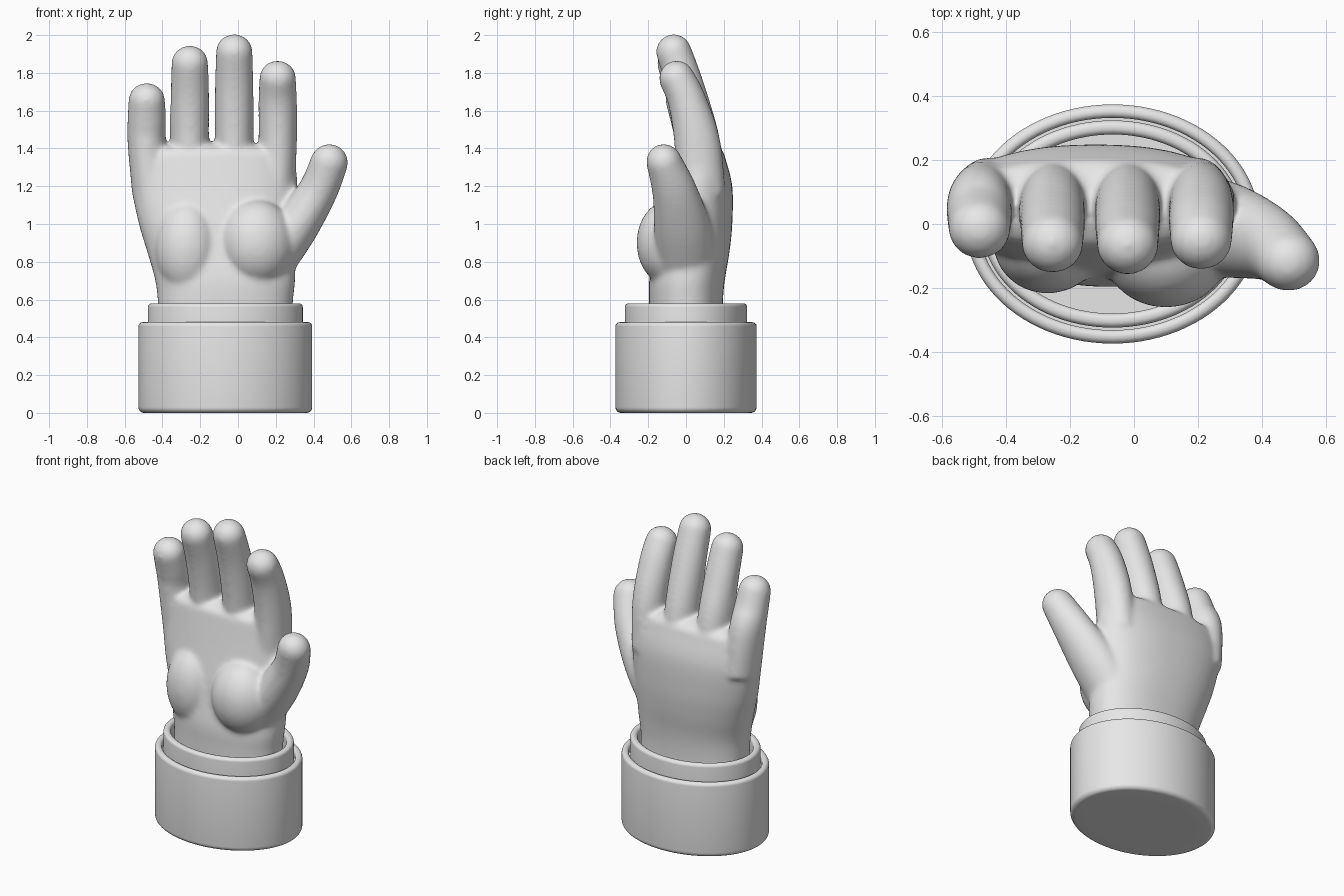
import bpy, bmesh, math
from mathutils import Vector, Matrix

cube = bpy.data.objects.get("Cube")
if cube:
    bpy.data.objects.remove(cube, do_unlink=True)

grey = bpy.data.materials.new("plain grey")
grey.use_nodes = True
grey.diffuse_color = (0.8, 0.8, 0.8, 1)
grey.node_tree.nodes["Principled BSDF"].inputs["Base Color"].default_value = (0.8, 0.8, 0.8, 1)


def make_object(name, bm):
    bmesh.ops.recalc_face_normals(bm, faces=bm.faces[:])
    mesh = bpy.data.meshes.new(name)
    bm.to_mesh(mesh)
    bm.free()
    mesh.materials.append(grey)
    obj = bpy.data.objects.new(name, mesh)
    bpy.context.collection.objects.link(obj)
    bpy.ops.object.select_all(action='DESELECT')
    obj.select_set(True)
    bpy.context.view_layer.objects.active = obj
    bpy.ops.object.shade_smooth_by_angle(angle=math.radians(35))
    return obj


def skin(bm, rings):
    """Join rings of points into a closed body."""
    loops = [[bm.verts.new(p) for p in ring] for ring in rings]
    n = len(loops[0])
    for a, b in zip(loops, loops[1:]):
        for i in range(n):
            j = (i + 1) % n
            bm.faces.new((a[i], a[j], b[j], b[i]))
    bm.faces.new(loops[0][::-1])
    bm.faces.new(loops[-1])


def catmull(rows, steps=8):
    """Smooth interpolation of (x, y, z, width, depth) rows."""
    pts = [rows[0]] + rows + [rows[-1]]
    out = []
    for a, b, c, d in zip(pts, pts[1:], pts[2:], pts[3:]):
        for s in range(steps):
            t = s / steps
            out.append([q + t / 2 * (r - p + t * (2*p - 5*q + 4*r - w + t * (3*(q - r) + w - p)))
                        for p, q, r, w in zip(a, b, c, d)])
    return out + [list(rows[-1])]


def limb(bm, rows, cap, power=2.0, level=False, sides=40):
    """Loft oval rings along a path and finish with a rounded end."""
    path = catmull(rows)
    centres = [Vector(r[:3]) for r in path]
    last = len(path) - 1

    def ring(i, shift=0.0, scale=1.0):
        t = (centres[min(i + 1, last)] - centres[max(i - 1, 0)]).normalized()
        if level:
            t = Vector((0, 0, 1))
        u = (Vector((1, 0, 0)) - t * t.x).normalized()
        v = t.cross(u)
        pts = []
        for k in range(sides):
            a = math.tau * k / sides
            c, s = math.cos(a), math.sin(a)
            c = math.copysign(abs(c) ** (2 / power), c)
            s = math.copysign(abs(s) ** (2 / power), s)
            pts.append(centres[i] + t * shift + (u * c * path[i][3] + v * s * path[i][4]) * scale)
        return pts

    rings = [ring(i) for i in range(last + 1)]
    for k in range(1, 10):
        a = math.pi / 2 * k / 9.3
        rings.append(ring(last, cap * math.sin(a), math.cos(a)))
    skin(bm, rings)


def pad(bm, centre, radii):
    bmesh.ops.create_uvsphere(bm, u_segments=32, v_segments=20, radius=1,
                              matrix=Matrix.Translation(centre) @ Matrix.Diagonal((*radii, 1)))


# Hand: palm, fingers, thumb and pads fused into one smooth skin
hand = bmesh.new()
limb(hand, [(-.067, .0, .43, .355, .195), (-.067, .0, .58, .357, .195),
            (-.068, .005, .7, .37, .2), (-.09, .03, .85, .39, .2),
            (-.11, .05, 1.0, .415, .195), (-.125, .07, 1.2, .44, .175),
            (-.135, .065, 1.36, .435, .14)], cap=.07, power=2.3, level=True, sides=64)

# Fingers: x, tip height, base depth, tip depth, bend start
for x, tip, y_tip, drop in ((.21, 1.865, -.05, .12), (-.02, 2.005, -.065, .2),
                            (-.255, 1.945, -.06, .18), (-.483, 1.747, -.015, .1)):
    end = tip - .092
    limb(hand, [(x * .95, .08, 1.15, .1, .13), (x, .06, 1.43, .102, .122),
                (x, y_tip * .4 + .025, end - drop, .102, .102),
                (x, y_tip, end, .097, .094)], cap=.092)

# Thumb
limb(hand, [(.17, 0, .8, .13, .16), (.3, -.02, .98, .122, .15),
            (.42, -.06, 1.17, .105, .12), (.483, -.115, 1.325, .1, .095)], cap=.1)

# Thumb pad and heel pad
pad(hand, (.1, -.08, .9), (.2, .182, .23))
pad(hand, (-.27, -.06, .87), (.17, .158, .25))

hand_obj = make_object("hand", hand)
fuse = hand_obj.modifiers.new("fuse", 'REMESH')
fuse.mode = 'VOXEL'
fuse.voxel_size = .012
fuse.use_smooth_shade = True
soften = hand_obj.modifiers.new("soften", 'SMOOTH')
soften.factor = .5
soften.iterations = 18


# Sleeve pieces: oval rims swept from a profile with rounded corners
def oval(name, profile, sides=96):
    """Profile rows are (inset, height, corner radius)."""
    pts = []
    for i, (d, z, r) in enumerate(profile):
        p = Vector((d, z))
        if not r:
            pts.append(p)
            continue
        a = p + (Vector(profile[i - 1][:2]) - p).normalized() * r
        b = p + (Vector(profile[i + 1][:2]) - p).normalized() * r
        for k in range(7):
            w = math.pi / 2 * k / 6
            pts.append(a + b - p + (p - b) * math.cos(w) + (p - a) * math.sin(w))
    bm = bmesh.new()
    skin(bm, [[(-.067 + (.46 - d) * math.cos(math.tau * k / sides),
                (.374 - d) * math.sin(math.tau * k / sides), z) for k in range(sides)]
              for d, z in pts])
    return make_object(name, bm)


oval("sleeve_cuff", [(.1, 0, 0), (0, 0, .03), (0, .48, .022), (.042, .48, .018), (.042, .44, 0)])
oval("inner_band", [(.05, .42, 0), (.05, .58, .02), (.094, .58, .02), (.094, .47, 0)])
